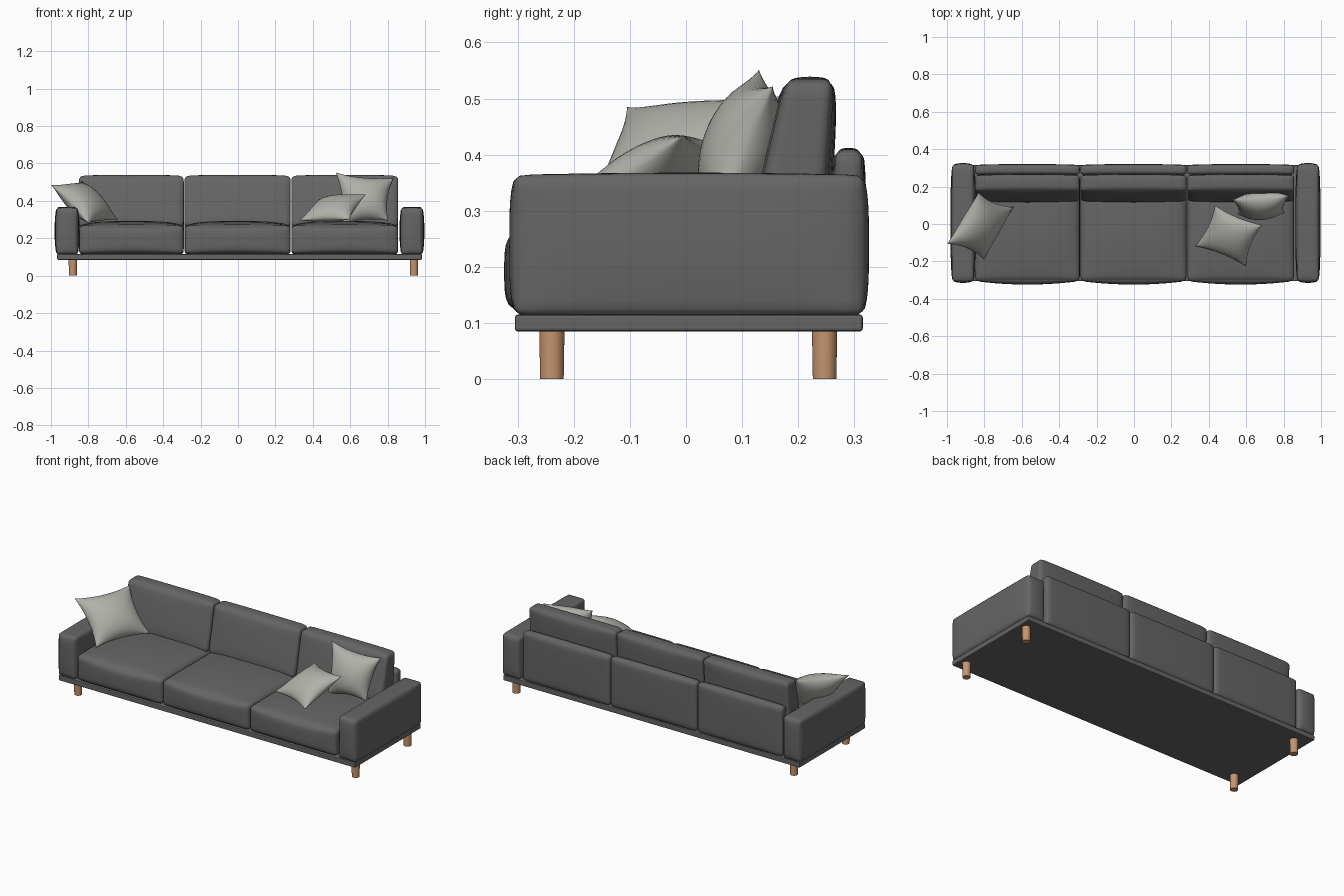
import bpy, bmesh, math
from mathutils import Vector

if "Cube" in bpy.data.objects:
    bpy.data.objects.remove(bpy.data.objects["Cube"])


def material(name, rgb):
    m = bpy.data.materials.new(name)
    m.diffuse_color = (*rgb, 1)
    m.use_nodes = True
    m.node_tree.nodes["Principled BSDF"].inputs["Base Color"].default_value = m.diffuse_color
    return m


FABRIC = material("charcoal_fabric", (0.13, 0.13, 0.13))
LINEN = material("pale_linen", (0.44, 0.435, 0.40))
WOOD = material("light_wood", (0.56, 0.30, 0.16))


def finish(name, bm, mat, smooth=True):
    bmesh.ops.recalc_face_normals(bm, faces=bm.faces)
    for f in bm.faces:
        f.smooth = smooth
    me = bpy.data.meshes.new(name)
    bm.to_mesh(me)
    bm.free()
    me.materials.append(mat)
    ob = bpy.data.objects.new(name, me)
    bpy.context.collection.objects.link(ob)
    return ob


def cushion(name, lo, hi, r, bulge, reshape=None):
    """Rounded box between lo and hi whose faces swell by bulge per axis."""
    lo, hi = Vector(lo), Vector(hi)
    c, h = (lo + hi) / 2, (hi - lo) / 2
    bm = bmesh.new()
    bmesh.ops.create_cube(bm, size=2)
    bmesh.ops.subdivide_edges(bm, edges=bm.edges[:], cuts=13, use_grid_fill=True)
    for v in bm.verts:
        u = [math.sin(a * math.pi / 2) for a in v.co]
        p = Vector([u[i] * h[i] for i in range(3)])
        q = Vector([max(r - h[i], min(h[i] - r, p[i])) for i in range(3)])
        d = p - q
        if d.length > 1e-6:
            p = q + d.normalized() * r
        for i in range(3):
            j, k = (i + 1) % 3, (i + 2) % 3
            p[i] += bulge[i] * u[i] * (1 - u[j] ** 4) * (1 - u[k] ** 2)
        p += c
        v.co = reshape(p) if reshape else p
    return finish(name, bm, FABRIC)


def pillow(name, corners, thick, n=20):
    """Pinched scatter pillow spanned by four corner tips in order."""
    a, b, c, d = [Vector(p) for p in corners]
    mid = (a + b + c + d) / 4
    normal = (b - d).cross(c - a).normalized()
    bm = bmesh.new()
    sides = []
    for s in (1, -1):
        grid = []
        for i in range(n + 1):
            row = []
            for j in range(n + 1):
                u = math.sin((i / n - 0.5) * math.pi)
                w = math.sin((j / n - 0.5) * math.pi)
                # edges drawn inwards between the tips
                x = u * (1 - 0.13 * (1 - w * w) * u * u)
                y = w * (1 - 0.13 * (1 - u * u) * w * w)
                s1, t1 = (x + 1) / 2, (y + 1) / 2
                p = (a * (1 - s1) + b * s1) * (1 - t1) + (d * (1 - s1) + c * s1) * t1
                swell = max(0, (1 - u * u) * (1 - w * w)) ** 0.6
                row.append(bm.verts.new(p + normal * s * thick / 2 * swell))
            grid.append(row)
        for i in range(n):
            for j in range(n):
                bm.faces.new((grid[i][j], grid[i + 1][j], grid[i + 1][j + 1], grid[i][j + 1]))
    bmesh.ops.remove_doubles(bm, verts=bm.verts, dist=0.0003)
    return finish(name, bm, LINEN)


# platform
bm = bmesh.new()
bmesh.ops.create_cube(bm, size=1)
for v in bm.verts:
    v.co = (0.008 + v.co.x * 1.95, 0.005 + v.co.y * 0.62, 0.10 + v.co.z * 0.03)
bmesh.ops.bevel(bm, geom=bm.edges[:], offset=0.005, segments=2, affect='EDGES', profile=0.5)
finish("platform", bm, FABRIC, smooth=False)

# legs
for side, x in (("left", -0.883), ("right", 0.941)):
    for end, y in (("front", -0.239), ("back", 0.247)):
        bpy.ops.mesh.primitive_cone_add(vertices=32, radius1=0.021, radius2=0.0225,
                                        depth=0.09, location=(x, y, 0.045))
        leg = bpy.context.object
        leg.name = f"{end}_{side}_leg"
        leg.data.materials.append(WOOD)
        bpy.ops.object.shade_smooth_by_angle()

# arms
for side, x0, x1 in (("left", -0.972, -0.856), ("right", 0.872, 0.988)):
    cushion(f"{side}_arm", (x0, -0.305, 0.114), (x1, 0.316, 0.364), 0.016, (0.009, 0.010, 0.004))


# back cushions lean back and get thinner towards the top
def lean(p):
    t = (p.z - 0.265) / 0.27
    v = (p.y + 1) / 2
    front, back = 0.118 + 0.060 * t, 0.245 + 0.018 * t
    return Vector((p.x, front + (back - front) * v, p.z))


def lean_from(p):
    # unit depth of the cushion is 0.12, centred on y = 0
    return lean(Vector((p.x, p.y / 0.06, p.z)))


# seat, back panel and back cushion of each of the three places
edges = (-0.852, -0.288, 0.283, 0.858)
for i, place in enumerate(("left", "middle", "right")):
    x0, x1 = edges[i] + 0.002, edges[i + 1] - 0.002
    cushion(f"{place}_seat", (x0, -0.305, 0.116), (x1, 0.262, 0.268), 0.022, (0, 0.019, 0.024))
    cushion(f"{place}_back_panel", (x0, 0.264, 0.116), (x1, 0.316, 0.408), 0.018, (0, 0.005, 0.004))
    cushion(f"{place}_back_cushion", (x0, -0.06, 0.262), (x1, 0.06, 0.533), 0.022,
            (0, 0.012, 0.006), lean_from)

# scatter pillows
pillow("left_pillow", [(-1.0, -0.105, 0.485), (-0.832, 0.17, 0.505),
                       (-0.643, 0.09, 0.30), (-0.80, -0.19, 0.28)], 0.14)
pillow("upright_pillow", [(0.523, 0.13, 0.552), (0.832, 0.155, 0.522),
                          (0.802, 0.06, 0.295), (0.555, 0.05, 0.275)], 0.14)
pillow("lying_pillow", [(0.433, 0.10, 0.41), (0.685, -0.005, 0.435),
                        (0.598, -0.225, 0.30), (0.326, -0.118, 0.295)], 0.11)
